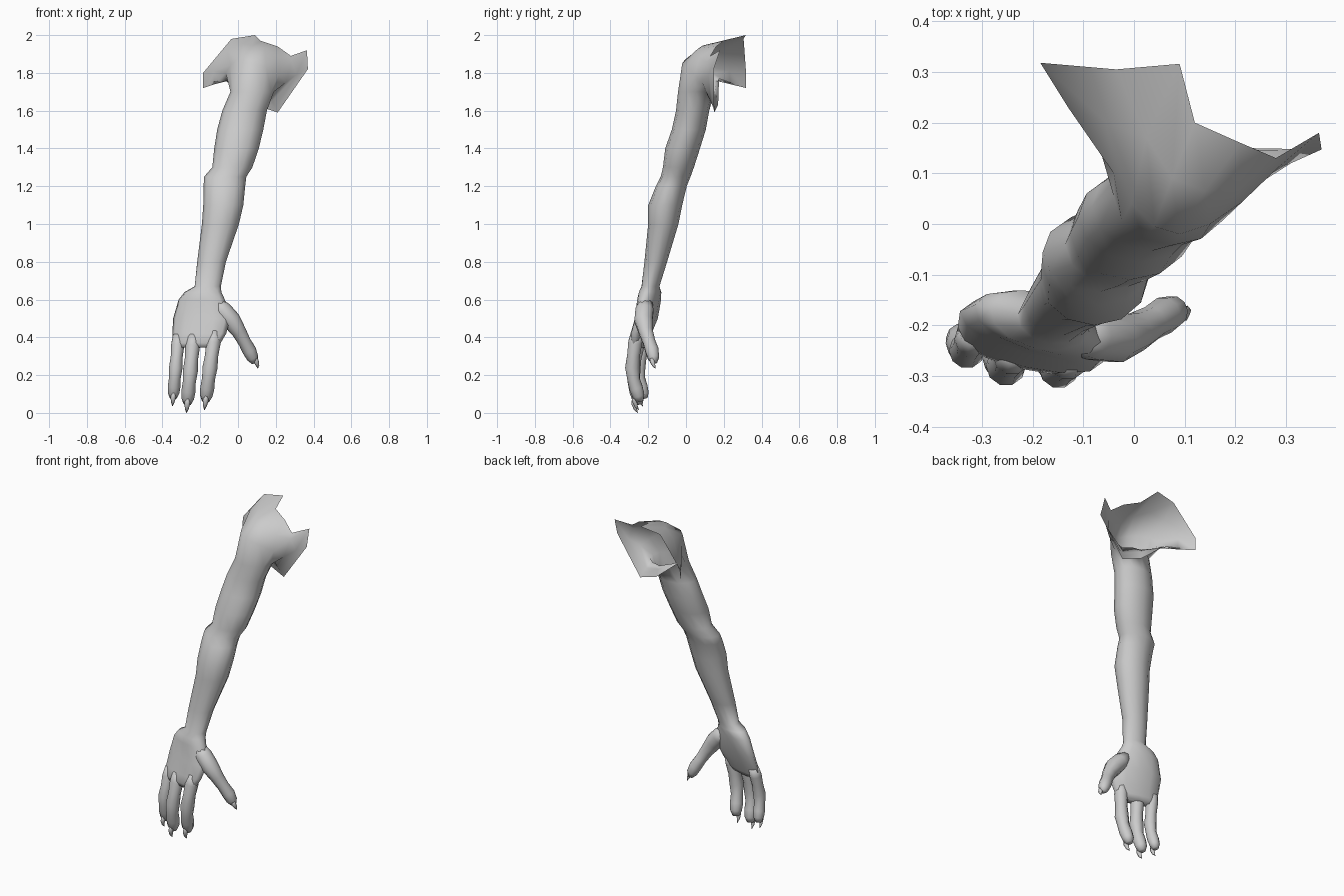
import bpy, bmesh, math
from mathutils import Vector


def loft(name, rings, cap_start=False, cap_end=False):
    """Skin equal-sized point rings into one smooth mesh."""
    bm = bmesh.new()
    vs = [[bm.verts.new(p) for p in r] for r in rings]
    n = len(vs[0])
    for a, b in zip(vs, vs[1:]):
        for i in range(n):
            j = (i + 1) % n
            bm.faces.new((a[i], a[j], b[j], b[i]))
    if cap_start:
        bm.faces.new(vs[0][::-1])
    if cap_end:
        bm.faces.new(vs[-1])
    bmesh.ops.recalc_face_normals(bm, faces=bm.faces[:])
    me = bpy.data.meshes.new(name)
    bm.to_mesh(me)
    bm.free()
    me.shade_smooth()
    ob = bpy.data.objects.new(name, me)
    bpy.context.collection.objects.link(ob)
    return ob


def slice_ring(z, cx, cy, hx, hy, rot=0, n=12):
    """Horizontal elliptical slice."""
    c, s = math.cos(math.radians(rot)), math.sin(math.radians(rot))
    pts = []
    for k in range(n):
        a = 2 * math.pi * k / n
        u, v = hx * math.cos(a), hy * math.sin(a)
        pts.append((cx + u * c - v * s, cy + u * s + v * c, z))
    return pts


def tube(name, path, n=10):
    """Tube along a path of (x, y, z, radius)."""
    ps = [Vector(p[:3]) for p in path]
    rings = []
    for i, p in enumerate(ps):
        t = (ps[min(i + 1, len(ps) - 1)] - ps[max(i - 1, 0)]).normalized()
        u = Vector((0, 1, 0)).cross(t).normalized()
        v = t.cross(u)
        r = path[i][3]
        rings.append([p + r * (math.cos(2 * math.pi * k / n) * u +
                               math.sin(2 * math.pi * k / n) * v) for k in range(n)])
    return loft(name, rings, True, True)


# Shoulder: open torn edge, two deltoid rings, then down the arm
edge = [(.37, .147, 1.82), (.21, .15, 1.59), (.09, .17, 1.63), (-.08, .175, 1.77),
        (-.185, .318, 1.72), (-.185, .318, 1.80), (-.035, .305, 1.98), (.09, .316, 2.0),
        (.12, .2, 1.97), (.21, .16, 1.94), (.28, .13, 1.89), (.365, .18, 1.92)]
collar = [(.31, .12, 1.79), (.2, .145, 1.615), (.085, .165, 1.645), (-.055, .17, 1.757),
          (-.125, .235, 1.74), (-.13, .23, 1.81), (-.055, .2, 1.92), (.025, .17, 1.955),
          (.075, .09, 1.945), (.14, .065, 1.93), (.21, .07, 1.88), (.285, .112, 1.86)]
deltoid = [(.255, .085, 1.75), (.18, .13, 1.65), (.08, .16, 1.68), (-.02, .16, 1.74),
           (-.06, .15, 1.76), (-.065, .14, 1.80), (-.04, .1, 1.84), (-.005, .04, 1.87),
           (.04, -.005, 1.87), (.09, -.02, 1.85), (.15, 0, 1.83), (.215, .045, 1.79)]

# Upper arm, elbow, forearm, wrist and palm slices
slices = [(1.70, .075, .055, .115, .097), (1.60, .035, .035, .118, .088),
          (1.50, .012, .015, .122, .09), (1.40, -.008, -.018, .118, .092),
          (1.30, -.03, -.04, .106, .082), (1.25, -.068, -.055, .112, .079),
          (1.20, -.072, -.078, .11, .082), (1.10, -.078, -.11, .106, .09),
          (1.00, -.093, -.12, .098, .08), (.80, -.14, -.16, .076, .06)]
palm = [(.67, -.16, -.188, .07, .048, -8), (.64, -.185, -.19, .1, .056, -14),
        (.60, -.192, -.195, .127, .055, -16), (.50, -.192, -.21, .156, .05, -14),
        (.42, -.205, -.238, .147, .045, -14), (.37, -.22, -.246, .132, .04, -14),
        (.345, -.225, -.248, .115, .028, -14)]
loft("arm_and_palm", [edge, collar, deltoid] + [slice_ring(*s) for s in slices + palm],
     cap_end=True)

# Fingers: shared knuckle profile (fraction, forward bow, radius factor)
PROFILE = [(0, 0, .85), (.14, .012, 1), (.3, .022, .9), (.46, .03, 1.02),
           (.6, .025, .88), (.72, .012, .96), (.82, 0, .85), (.89, -.006, .5)]


def finger(name, base, tip, size):
    b, d = Vector(base), Vector(tip) - Vector(base)
    path = []
    for t, bow, r in PROFILE:
        p = b + d * t
        path.append((p.x, p.y - bow, p.z, r * size))
    tube(name, path)
    claw = []
    for t, bow, r in ((.8, .022, .3), (.88, .022, .4), (.95, .014, .25), (1, 0, .03)):
        p = b + d * t
        claw.append((p.x, p.y - bow, p.z, r * size))
    tube(name + "_claw", claw, 6)


finger("outer_finger", (-.315, -.212, .41), (-.347, -.228, .035), .035)
finger("middle_finger", (-.235, -.245, .41), (-.273, -.255, .0), .039)
finger("inner_finger", (-.123, -.258, .43), (-.178, -.25, .015), .039)

# Thumb with its claw
tube("thumb", [(-.12, -.215, .58, .04), (-.08, -.22, .54, .05), (-.035, -.225, .49, .05),
               (.005, -.213, .43, .039), (.035, -.195, .375, .034), (.06, -.18, .33, .037),
               (.078, -.172, .29, .031), (.088, -.168, .265, .016)])
tube("thumb_claw", [(.085, -.18, .3, .014), (.097, -.178, .27, .014),
                    (.104, -.17, .25, .009), (.105, -.162, .235, .001)], 6)
